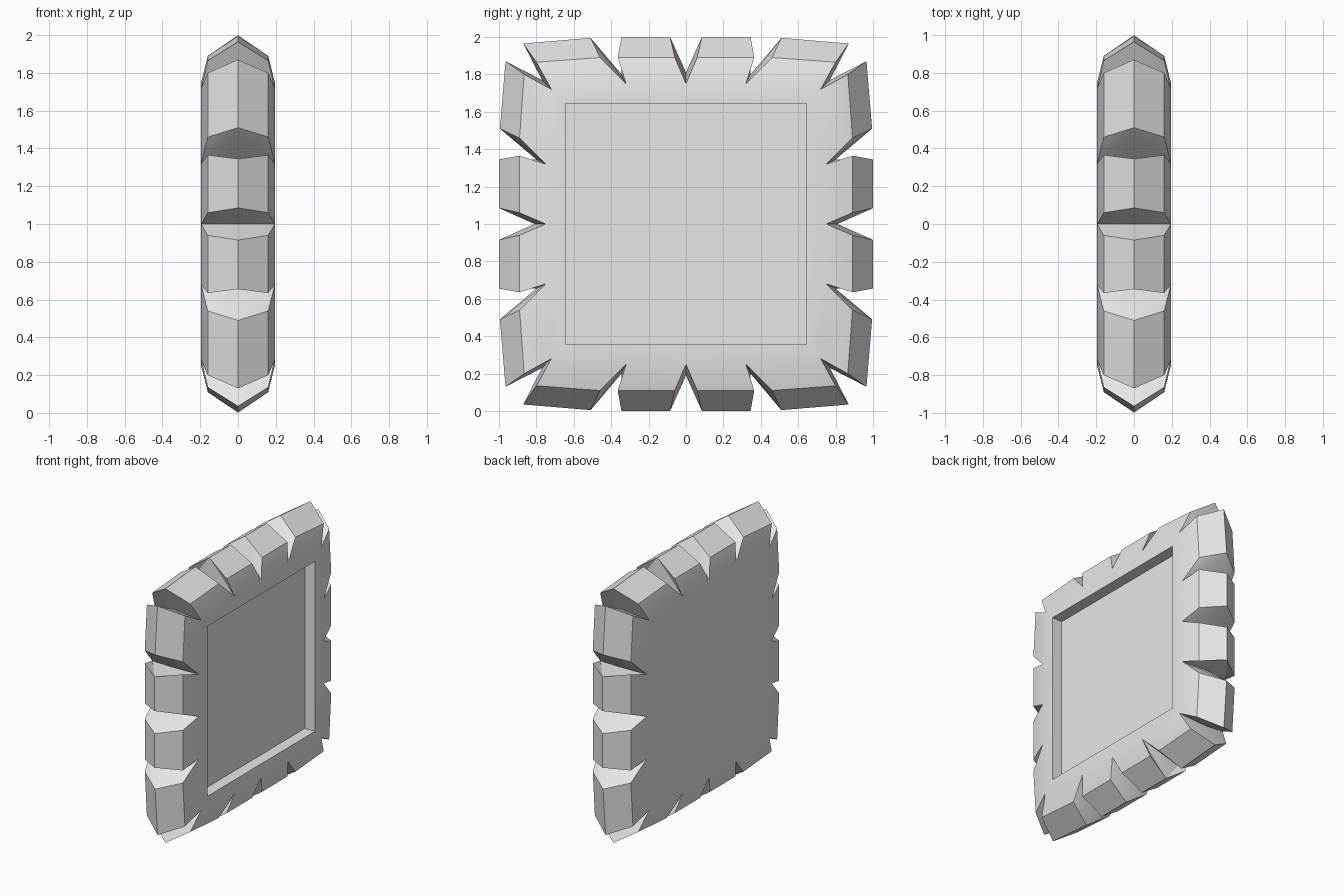
import bpy
import bmesh
import math

cube = bpy.data.objects.get("Cube")
if cube:
    bpy.data.objects.remove(cube, do_unlink=True)

FACE_X, SHOULDER_X = 0.195, 0.16     # half thickness at the face and the shoulder
RECESS, DEPTH = 0.645, 0.085         # half width and depth of the recess

grey = bpy.data.materials.new("plain_grey")
grey.use_nodes = True
grey.diffuse_color = (0.8, 0.8, 0.8, 1)
grey.node_tree.nodes["Principled BSDF"].inputs["Base Color"].default_value = (0.8, 0.8, 0.8, 1)

# Half of one side, as (along, outward): tooth corners and the notches between them
half_teeth = [
    dict(ridge=[(-0.87, 0.965), (-0.51, 0.995)], shoulder=[(-0.80, 0.865), (-0.46, 0.89)]),
    dict(ridge=[(-0.345, 1.0), (-0.085, 1.0)], shoulder=[(-0.365, 0.89), (-0.06, 0.89)]),
]
half_tips = [(-0.72, 0.72), (-0.32, 0.75), (0, 0.75)]
half_floors = [(-0.77, 0.77), (-0.345, 0.80), (0, 0.81)]


def mirrored(points):
    return [(-u, v) for u, v in reversed(points)]


teeth = half_teeth + [{k: mirrored(p) for k, p in t.items()} for t in reversed(half_teeth)]
tips = half_tips + mirrored(half_tips)[1:]
floors = half_floors + mirrored(half_floors)[1:]

bm = bmesh.new()


def vert(p, x, turn):
    """Vertex at depth x, with the profile point turned onto one of four sides."""
    u, v = p
    for _ in range(turn):
        u, v = v, -u
    return bm.verts.new((x, u, v + 1))


def clamp(p):
    return tuple(max(-RECESS, min(RECESS, c)) for c in p)


for turn in range(4):
    for i, tooth in enumerate(teeth):
        for side in (-1, 1):
            t = [vert(p, side * FACE_X, turn) for p in tips[i:i + 2]]
            inner = [vert(clamp(p), side * FACE_X, turn) for p in tips[i:i + 2]]
            f = [vert(p, 0, turn) for p in floors[i:i + 2]]
            s = [vert(p, side * SHOULDER_X, turn) for p in tooth["shoulder"]]
            r = [vert(p, 0, turn) for p in tooth["ridge"]]
            # Face border, sloped top, outer bevel
            bm.faces.new((inner[0], t[0], t[1], inner[1]))
            bm.faces.new((t[0], s[0], s[1], t[1]))
            bm.faces.new((s[0], r[0], r[1], s[1]))
            # Notch walls
            for k in (0, 1):
                bm.faces.new((t[k], f[k], r[k]))
                bm.faces.new((t[k], r[k], s[k]))

bmesh.ops.remove_doubles(bm, verts=bm.verts[:], dist=0.0005)

# Flat panels closing both faces, the +x one sunk into a square recess
loops = [e for e in bm.edges if e.is_boundary]
bmesh.ops.holes_fill(bm, edges=loops, sides=0)
panel = max((f for f in bm.faces if len(f.verts) > 8), key=lambda f: f.calc_center_median().x)
sunk = bmesh.ops.extrude_face_region(bm, geom=[panel])["geom"]
bmesh.ops.translate(bm, vec=(-DEPTH, 0, 0),
                    verts=[g for g in sunk if isinstance(g, bmesh.types.BMVert)])
if panel.is_valid:
    bmesh.ops.delete(bm, geom=[panel], context='FACES_ONLY')
bmesh.ops.recalc_face_normals(bm, faces=bm.faces[:])

mesh = bpy.data.meshes.new("notched_plate")
bm.to_mesh(mesh)
bm.free()
mesh.materials.append(grey)
plate = bpy.data.objects.new("notched_plate", mesh)
bpy.context.collection.objects.link(plate)

# Soft shading on the faces, crisp teeth
bpy.ops.object.select_all(action='DESELECT')
plate.select_set(True)
bpy.context.view_layer.objects.active = plate
bpy.ops.object.shade_smooth_by_angle(angle=math.radians(25))
